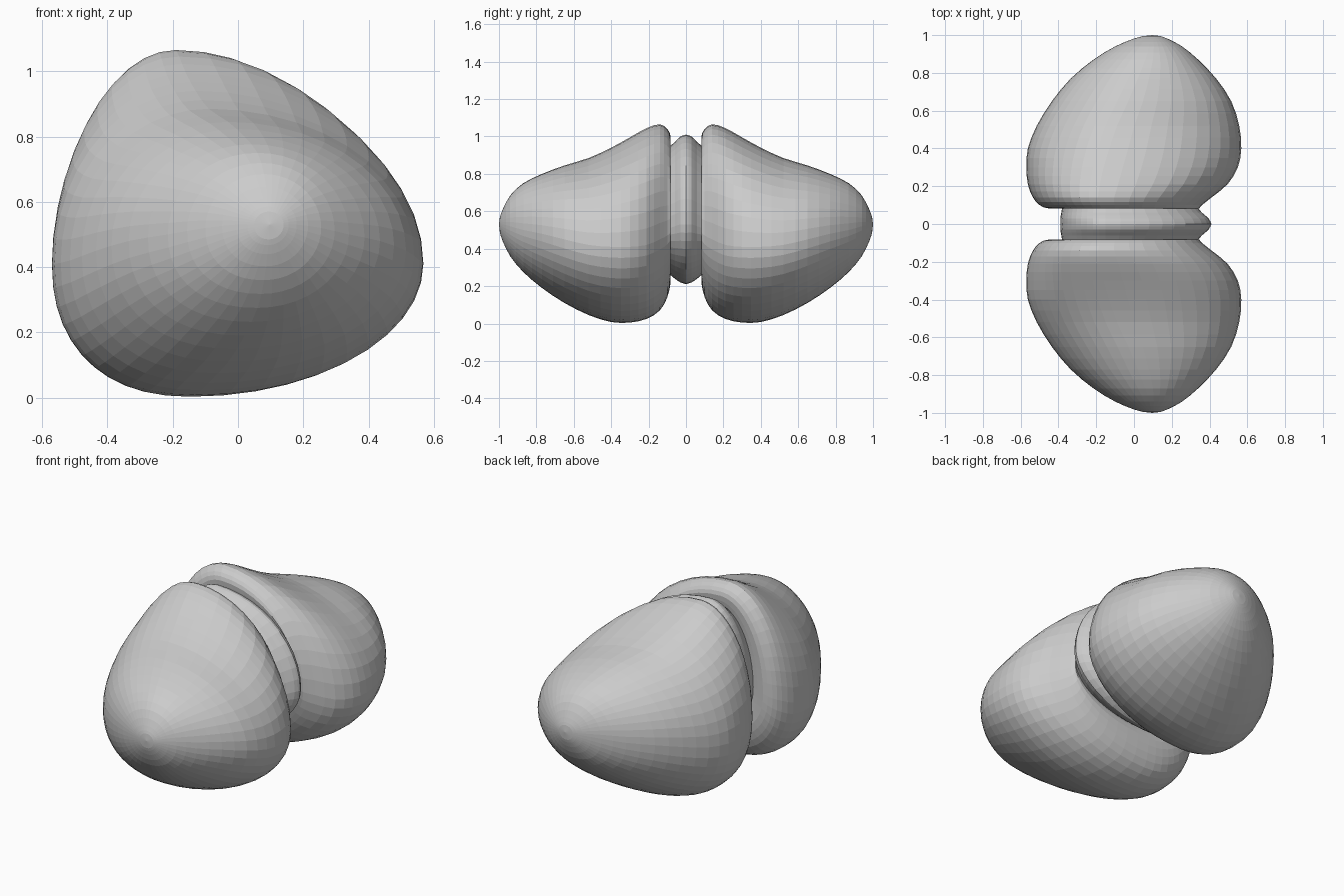
import bpy, bmesh, math

if "Cube" in bpy.data.objects:
    bpy.data.objects.remove(bpy.data.objects["Cube"])

SEG = 44

# y, x min, x max, z min, z max, x of crest, z of side extremes
BAND = [
    (0.00, -0.39, 0.41, 0.21, 1.010, -0.15, 0.53),
    (0.03, -0.39, 0.395, 0.22, 1.000, -0.15, 0.53),
    (0.06, -0.385, 0.36, 0.24, 0.970, -0.15, 0.52),
    (0.09, -0.38, 0.335, 0.265, 0.945, -0.15, 0.51),
]
LOBE = [
    (0.09, -0.38, 0.335, 0.265, 0.945, -0.15, 0.51),
    (0.082, -0.45, 0.345, 0.22, 1.000, -0.17, 0.49),
    (0.10, -0.50, 0.36, 0.14, 1.040, -0.18, 0.47),
    (0.14, -0.535, 0.41, 0.07, 1.065, -0.19, 0.45),
    (0.21, -0.562, 0.495, 0.025, 1.045, -0.18, 0.42),
    (0.30, -0.57, 0.55, 0.005, 0.995, -0.16, 0.41),
    (0.40, -0.562, 0.568, 0.008, 0.94, -0.13, 0.41),
    (0.52, -0.515, 0.557, 0.045, 0.885, -0.09, 0.42),
    (0.65, -0.435, 0.515, 0.11, 0.845, -0.03, 0.45),
    (0.77, -0.335, 0.435, 0.19, 0.80, 0.02, 0.48),
    (0.87, -0.215, 0.34, 0.275, 0.75, 0.06, 0.50),
    (0.94, -0.10, 0.255, 0.36, 0.685, 0.08, 0.52),
    (0.98, -0.005, 0.18, 0.44, 0.61, 0.09, 0.53),
    (0.995, 0.05, 0.14, 0.485, 0.57, 0.095, 0.53),
]


def smooth(rows, steps):
    # Catmull-Rom interpolation of the stations
    out = []
    for i in range(len(rows) - 1):
        a, b, c, d = rows[max(i - 1, 0)], rows[i], rows[i + 1], rows[min(i + 2, len(rows) - 1)]
        for k in range(steps):
            t = k / steps
            out.append([0.5 * (2 * q + (r - p) * t + (2 * p - 5 * q + 4 * r - s) * t * t
                               + (3 * q - p - 3 * r + s) * t ** 3)
                        for p, q, r, s in zip(a, b, c, d)])
    out.append(list(rows[-1]))
    return out


def ring(bm, row, sign):
    # egg-shaped section made of four elliptical quadrants
    y, x0, x1, z0, z1, xc, zc = row
    verts = []
    for i in range(SEG):
        a = 2 * math.pi * i / SEG
        c, s = math.cos(a), math.sin(a)
        n = 2.25 if c < 0 and s < 0 else 2.0
        u = math.copysign(abs(c) ** (2 / n), c)
        v = math.copysign(abs(s) ** (2 / n), s)
        x = xc + u * (x1 - xc if u > 0 else xc - x0)
        z = zc + v * (z1 - zc if v > 0 else zc - z0)
        verts.append(bm.verts.new((x, sign * y, z)))
    return verts


def loft(name, rows, sign=1, tip=None):
    bm = bmesh.new()
    rings = [ring(bm, r, sign) for r in rows]
    for a, b in zip(rings, rings[1:]):
        for i in range(SEG):
            j = (i + 1) % SEG
            bm.faces.new((a[i], a[j], b[j], b[i]))
    if tip:
        p = bm.verts.new((tip[0], sign * tip[1], tip[2]))
        for i in range(SEG):
            bm.faces.new((rings[-1][i], rings[-1][(i + 1) % SEG], p))
    # consistent outward winding
    if sign > 0:
        bmesh.ops.reverse_faces(bm, faces=bm.faces)
    bm.normal_update()
    me = bpy.data.meshes.new(name)
    bm.to_mesh(me)
    bm.free()
    ob = bpy.data.objects.new(name, me)
    bpy.context.collection.objects.link(ob)
    return ob


# two rounded lobes
for label, side in (("front_lobe", -1), ("back_lobe", 1)):
    loft(label, smooth(LOBE, 2), side, tip=(0.097, 1.0, 0.53))

# ridged band between them
half = smooth(BAND, 2)
loft("middle_band", [[-r[0]] + r[1:] for r in reversed(half[1:])] + half)
